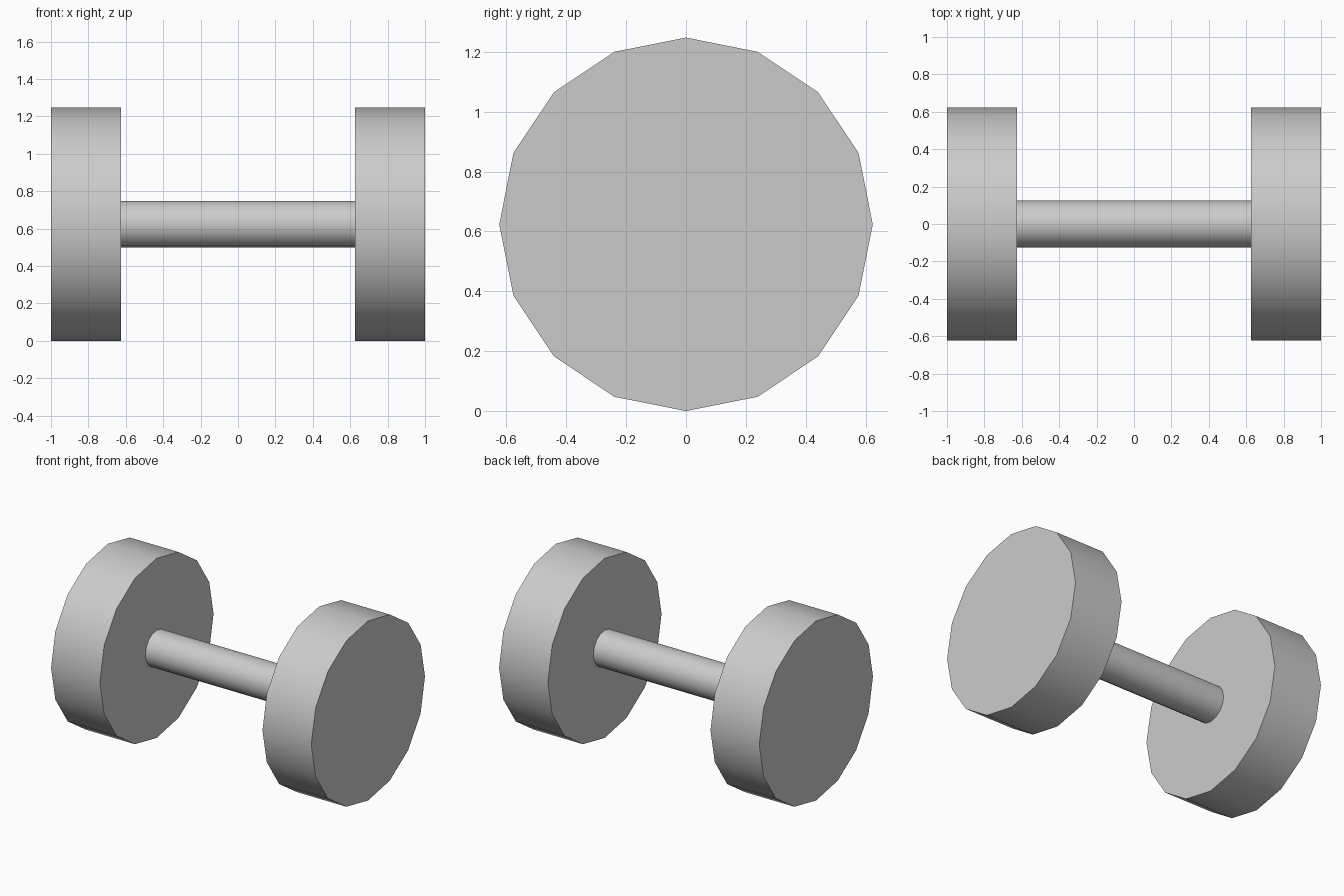
import bpy
import math

RADIUS = 0.624

# Remove the default object
cube = bpy.data.objects.get("Cube")
if cube:
    bpy.data.objects.remove(cube, do_unlink=True)

# Plain grey metal
grey = bpy.data.materials.new("grey metal")
grey.use_nodes = True
colour = (0.6, 0.6, 0.6, 1.0)
grey.diffuse_color = colour
grey.node_tree.nodes["Principled BSDF"].inputs["Base Color"].default_value = colour


def cylinder_along_x(name, x, radius, length, sides):
    """Smooth-sided cylinder lying along x with sharp flat ends."""
    bpy.ops.mesh.primitive_cylinder_add(
        vertices=sides, radius=radius, depth=length,
        location=(x, 0, RADIUS), rotation=(0, math.pi / 2, 0))
    part = bpy.context.object
    part.name = name
    part.data.materials.append(grey)
    bpy.ops.object.transform_apply(location=False, rotation=True, scale=True)
    bpy.ops.object.shade_smooth_by_angle(angle=math.radians(40))
    return part


# Weights at both ends
for side, name in ((1, "left_weight"), (-1, "right_weight")):
    cylinder_along_x(name, side * 0.8125, RADIUS, 0.375, 16)

# Handle between the weights
cylinder_along_x("handle", 0, 0.125, 1.25, 16)
